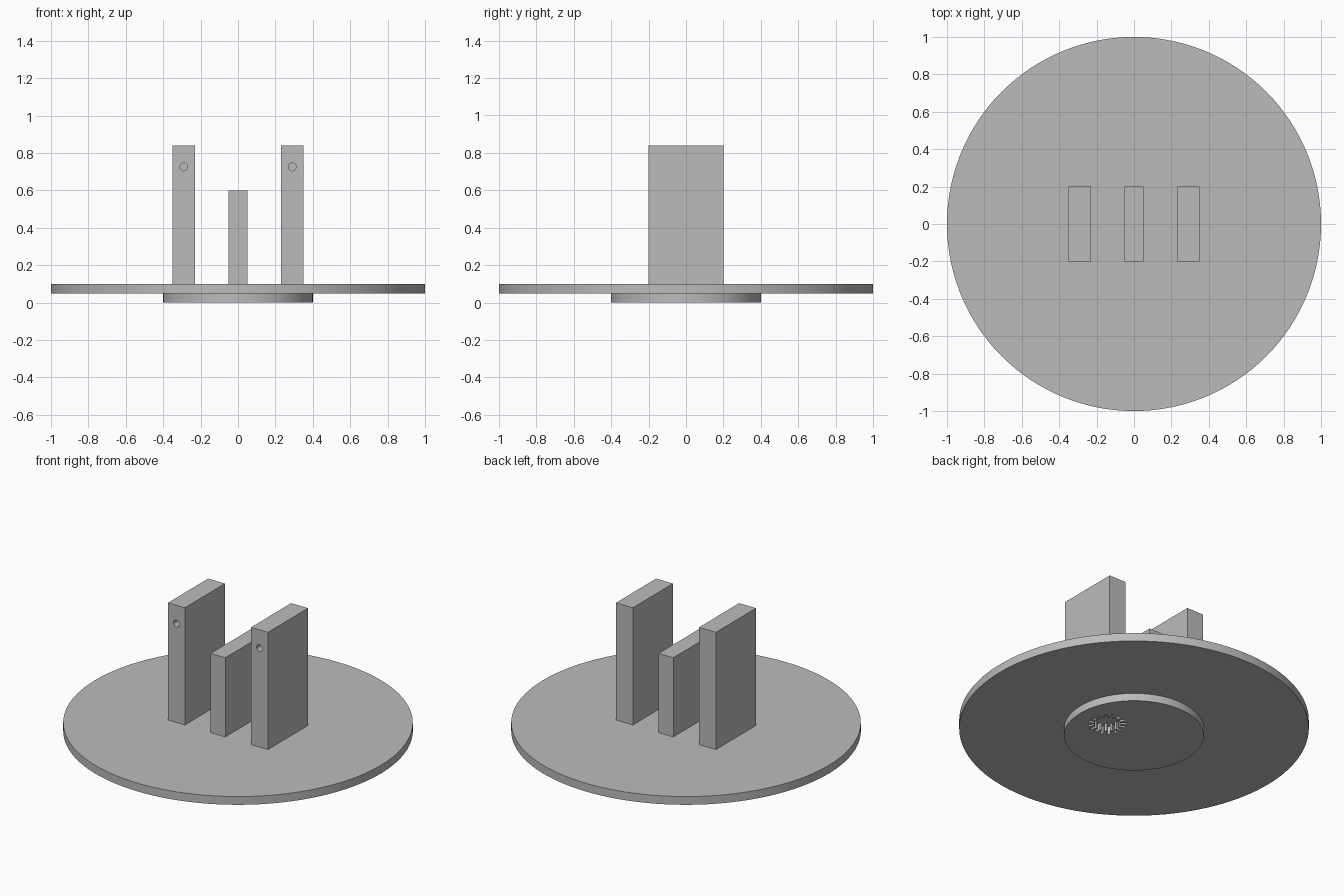
import bpy
import bmesh
from math import cos, sin, tau, radians
from mathutils import Matrix

cube = bpy.data.objects.get("Cube")
if cube:
    bpy.data.objects.remove(cube, do_unlink=True)

grey = bpy.data.materials.new("plain grey")
grey.use_nodes = True
colour = (0.5, 0.5, 0.5, 1)
grey.diffuse_color = colour
grey.node_tree.nodes["Principled BSDF"].inputs["Base Color"].default_value = colour


def add_object(name, bm):
    bmesh.ops.recalc_face_normals(bm, faces=bm.faces)
    mesh = bpy.data.meshes.new(name)
    bm.to_mesh(mesh)
    bm.free()
    mesh.materials.append(grey)
    obj = bpy.data.objects.new(name, mesh)
    bpy.context.collection.objects.link(obj)
    return obj


def activate(obj):
    bpy.ops.object.select_all(action='DESELECT')
    obj.select_set(True)
    bpy.context.view_layer.objects.active = obj


def prism(name, outline, bottom, top, matrix=Matrix()):
    """Extrude a flat outline between two heights."""
    bm = bmesh.new()
    face = bm.faces.new([bm.verts.new((x, y, bottom)) for x, y in outline])
    grown = bmesh.ops.extrude_face_region(bm, geom=[face], use_keep_orig=True)
    verts = [v for v in grown["geom"] if isinstance(v, bmesh.types.BMVert)]
    bmesh.ops.translate(bm, verts=verts, vec=(0, 0, top - bottom))
    bm.transform(matrix)
    return add_object(name, bm)


def circle(radius, count):
    return [(radius * cos(tau * i / count), radius * sin(tau * i / count))
            for i in range(count)]


def slab(name, x, width, bottom, top):
    w, d = width / 2, 0.2
    outline = [(x - w, -d), (x + w, -d), (x + w, d), (x - w, d)]
    return prism(name, outline, bottom, top)


def cut(obj, cutter):
    """Subtract the cutter from the object, then discard it."""
    mod = obj.modifiers.new("cut", 'BOOLEAN')
    mod.operation = 'DIFFERENCE'
    mod.solver = 'EXACT'
    mod.object = cutter
    activate(obj)
    bpy.ops.object.modifier_apply(modifier=mod.name)
    bpy.data.objects.remove(cutter, do_unlink=True)


def smooth(obj):
    activate(obj)
    bpy.ops.object.shade_smooth_by_angle(angle=radians(30))


# Round table and the smaller hub below it
HUB_TOP, TABLE_TOP = 0.048, 0.1
table = prism("table_disc", circle(1, 128), HUB_TOP, TABLE_TOP)
hub = prism("hub_disc", circle(0.4, 96), 0, HUB_TOP)

# Toothed socket sunk through the hub, off centre
TEETH = 16
step = tau / TEETH
socket = []
for i in range(TEETH):
    for turn, radius in ((-0.28, 0.075), (-0.2, 0.11), (0.2, 0.11), (0.28, 0.075)):
        a = (i + turn) * step
        socket.append((radius * cos(a), radius * sin(a)))
cut(hub, prism("socket_cutter", socket, -0.05, HUB_TOP + 0.01,
               Matrix.Translation((0.2, 0, 0))))
smooth(table)
smooth(hub)

# Tall outer uprights, each with a blind pin hole in front
for side, name in ((1, "left_upright"), (-1, "right_upright")):
    x = side * 0.29
    upright = slab(name, x, 0.118, TABLE_TOP, 0.84)
    to_front = Matrix.Translation((x, -0.2, 0.725)) @ Matrix.Rotation(radians(90), 4, 'X')
    cut(upright, prism("pin_cutter", circle(0.021, 32), -0.1, 0.05, to_front))
    smooth(upright)

# Short middle upright
slab("middle_upright", 0, 0.102, TABLE_TOP, 0.6)
